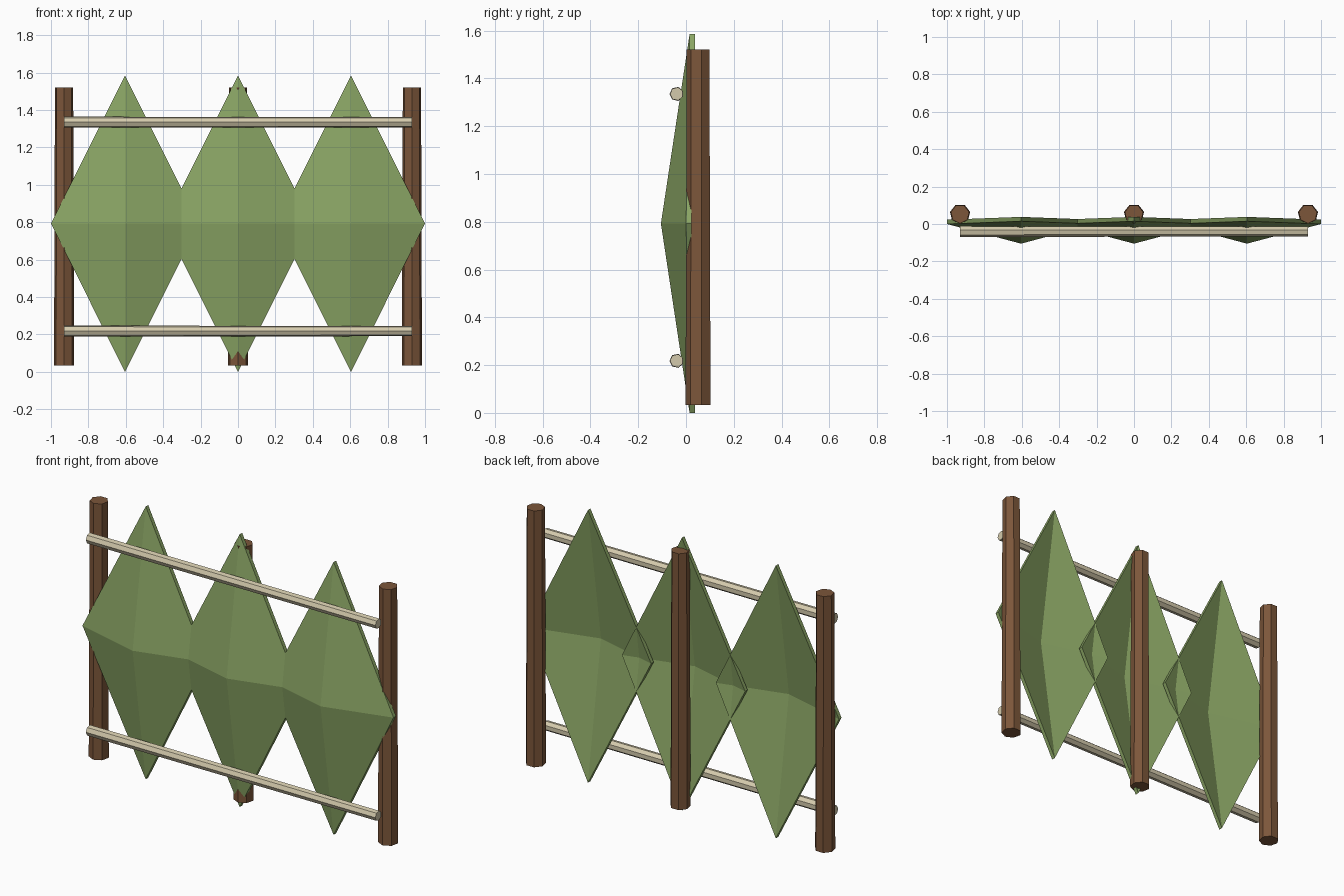
import bpy, bmesh, math
from mathutils import Vector

if "Cube" in bpy.data.objects:
    bpy.data.objects.remove(bpy.data.objects["Cube"])


def material(name, srgb):
    m = bpy.data.materials.new(name)
    lin = [((c / 255 + 0.055) / 1.055) ** 2.4 for c in srgb]
    m.diffuse_color = (*lin, 1)
    m.use_nodes = True
    m.node_tree.nodes["Principled BSDF"].inputs["Base Color"].default_value = m.diffuse_color
    return m


WOOD = material("brown_wood", (124, 86, 58))
CANE = material("pale_cane", (212, 202, 172))
HIDE = material("green_panel", (138, 165, 100))


def finish(name, bm, mat):
    bmesh.ops.recalc_face_normals(bm, faces=bm.faces)
    mesh = bpy.data.meshes.new(name)
    bm.to_mesh(mesh)
    bm.free()
    mesh.materials.append(mat)
    obj = bpy.data.objects.new(name, mesh)
    bpy.context.collection.objects.link(obj)
    return obj


def pole(name, start, end, r1, r2, mat, sides=7):
    """Seven-sided pole with one edge facing the front."""
    start, end = Vector(start), Vector(end)
    front = Vector((0, -1, 0))
    side = (end - start).normalized().cross(front)
    bm = bmesh.new()
    rings = []
    for centre, r in ((start, r1), (end, r2)):
        angles = [math.tau * i / sides for i in range(sides)]
        rings.append([bm.verts.new(centre + r * (front * math.cos(a) + side * math.sin(a)))
                      for a in angles])
    for i in range(sides):
        j = (i + 1) % sides
        bm.faces.new((rings[0][i], rings[0][j], rings[1][j], rings[1][i]))
    for ring in rings:
        bm.faces.new(ring)
    return finish(name, bm, mat)


def panel(name, x, thickness=0.023):
    """Diamond shell bulging toward the front, hollow behind."""
    mid, half_w, half_h = 0.7925, 0.396, 0.7925
    outline = [(half_w, 0.0, 0), (0, 0.015, half_h), (-half_w, 0.0, 0), (0, 0.015, -half_h)]
    bm = bmesh.new()
    layers = []
    for dy in (0, thickness):
        peak = bm.verts.new((x, -0.105 + dy, mid))
        rim = [bm.verts.new((x + px, py + dy, mid + pz)) for px, py, pz in outline]
        for i in range(4):
            bm.faces.new((peak, rim[i], rim[(i + 1) % 4]))
        layers.append(rim)
    a, b = layers
    for i in range(4):
        j = (i + 1) % 4
        bm.faces.new((a[i], a[j], b[j], b[i]))
    return finish(name, bm, HIDE)


# Upright posts
for label, x in (("left", -0.93), ("middle", 0), ("right", 0.93)):
    pole(label + "_post", (x, 0.053, 0.033), (x, 0.053, 1.52), 0.055, 0.050, WOOD)

# Horizontal rails
for label, z in (("lower", 0.218), ("upper", 1.335)):
    pole(label + "_rail", (-0.93, -0.039, z), (0.93, -0.039, z), 0.03, 0.028, CANE)

# Diamond panels
for label, x in (("left", -0.604), ("middle", 0), ("right", 0.604)):
    panel(label + "_panel", x)
